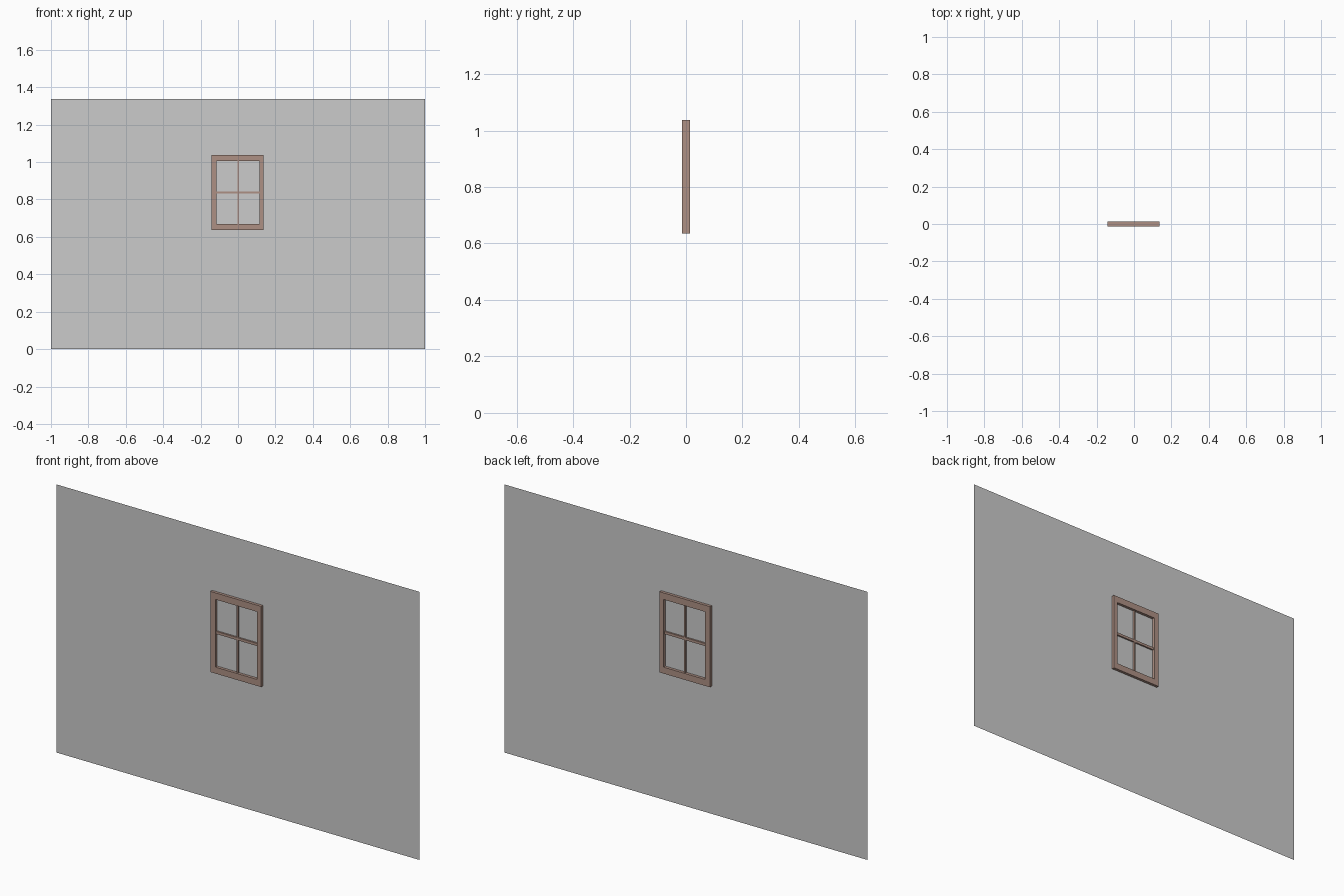
import bpy, bmesh

if "Cube" in bpy.data.objects:
    bpy.data.objects.remove(bpy.data.objects["Cube"])

brown = bpy.data.materials.new("brown_wood")
brown.diffuse_color = (0.42, 0.28, 0.23, 1)
brown.use_nodes = True
brown.node_tree.nodes["Principled BSDF"].inputs["Base Color"].default_value = brown.diffuse_color


def finish(name, bm, mat=None):
    bmesh.ops.recalc_face_normals(bm, faces=bm.faces)
    mesh = bpy.data.meshes.new(name)
    bm.to_mesh(mesh)
    bm.free()
    obj = bpy.data.objects.new(name, mesh)
    bpy.context.collection.objects.link(obj)
    if mat:
        mesh.materials.append(mat)
    return obj


def rect(bm, x0, x1, z0, z1, y):
    return [bm.verts.new(p) for p in ((x0, y, z0), (x1, y, z0), (x1, y, z1), (x0, y, z1))]


def bar(name, x0, x1, z0, z1, d):
    bm = bmesh.new()
    face = bm.faces.new(rect(bm, x0, x1, z0, z1, -d))
    ext = bmesh.ops.extrude_face_region(bm, geom=[face])["geom"]
    moved = [v for v in ext if isinstance(v, bmesh.types.BMVert)]
    bmesh.ops.translate(bm, verts=moved, vec=(0, 2 * d, 0))
    if face.is_valid and len(bm.faces) == 5:
        bm.faces.new([v for v in bm.verts if v not in moved])
    return finish(name, bm, brown)


# Thin wall sheet
bm = bmesh.new()
bm.faces.new(rect(bm, -1, 1, 0, 1.336, 0))
finish("wall", bm)

# Window frame: mitred ring standing proud on both sides of the wall
OUTER = (-0.142, 0.137, 0.636, 1.038)
INNER = (-0.115, 0.114, 0.668, 1.005)
D = 0.014
bm = bmesh.new()
loops = [rect(bm, *OUTER, -D), rect(bm, *INNER, -D), rect(bm, *INNER, D), rect(bm, *OUTER, D)]
for k in range(4):
    a, b = loops[k], loops[(k + 1) % 4]
    for i in range(4):
        j = (i + 1) % 4
        bm.faces.new((a[i], a[j], b[j], b[i]))
finish("window_frame", bm, brown)

# Glazing bars
bar("vertical_glazing_bar", -0.004, 0.005, INNER[2], INNER[3], 0.008)
bar("horizontal_glazing_bar", INNER[0], INNER[1], 0.831, 0.844, 0.008)
